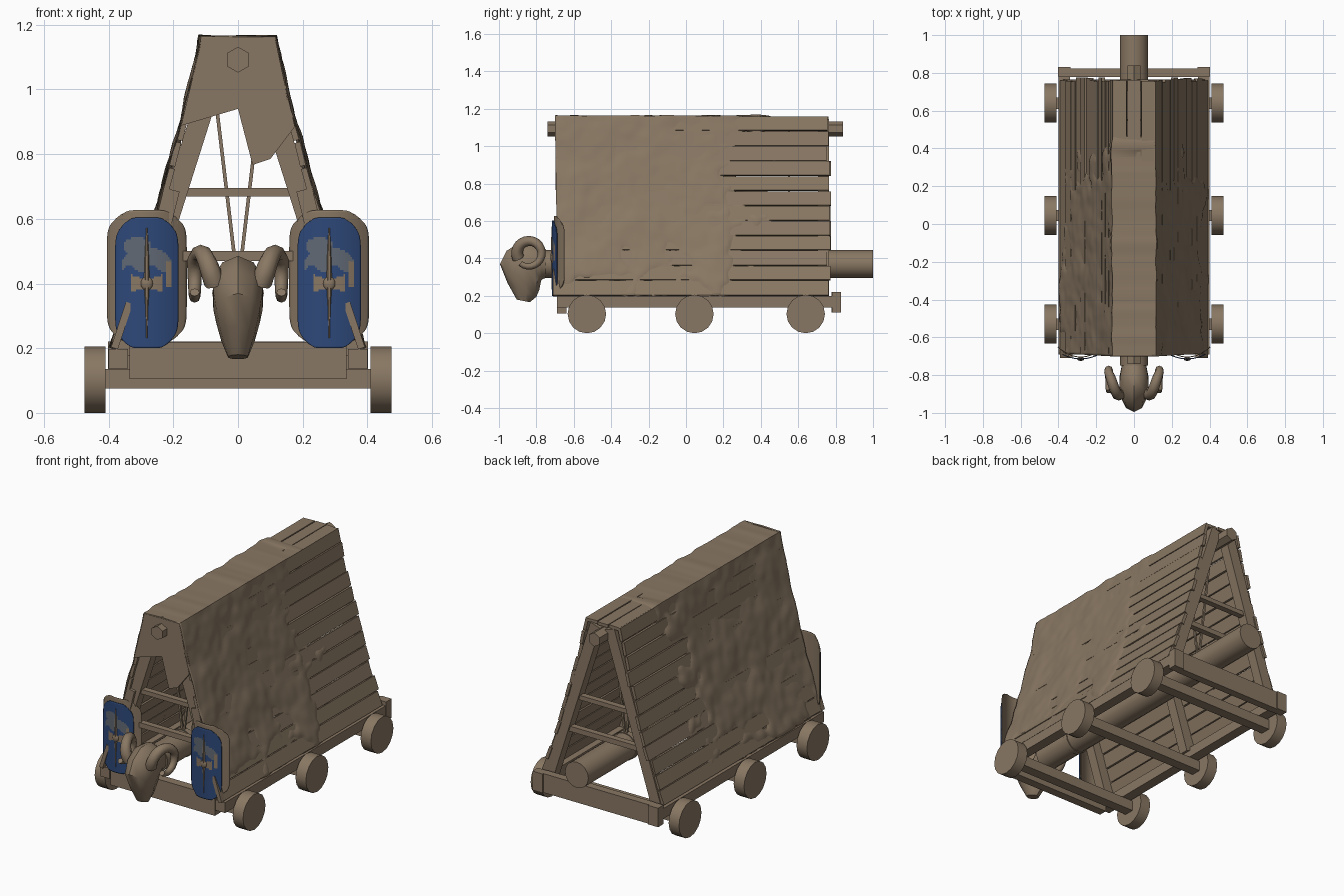
import bpy, bmesh, math, random
from mathutils import Matrix, Vector, noise

random.seed(4)
cube = bpy.data.objects.get("Cube")
if cube:
    bpy.data.objects.remove(cube, do_unlink=True)


def material(name, rgb):
    m = bpy.data.materials.new(name)
    m.use_nodes = True
    m.diffuse_color = (*rgb, 1)
    m.node_tree.nodes["Principled BSDF"].inputs["Base Color"].default_value = (*rgb, 1)
    return m


BROWN = material("weathered_brown", (0.25, 0.186, 0.125))
BLUE = material("shield_blue", (0.027, 0.065, 0.19))
GREY = material("emblem_grey", (0.12, 0.14, 0.175))


def finish(name, bm, mats=(BROWN,), smooth=None, thick=0):
    bmesh.ops.recalc_face_normals(bm, faces=bm.faces)
    me = bpy.data.meshes.new(name)
    bm.to_mesh(me)
    bm.free()
    for m in mats:
        me.materials.append(m)
    ob = bpy.data.objects.new(name, me)
    bpy.context.collection.objects.link(ob)
    if smooth:
        bpy.ops.object.select_all(action='DESELECT')
        ob.select_set(True)
        bpy.context.view_layer.objects.active = ob
        bpy.ops.object.shade_smooth_by_angle(angle=math.radians(smooth))
    if thick:
        mod = ob.modifiers.new("thickness", 'SOLIDIFY')
        mod.thickness, mod.offset = thick, 0


def boxes(name, items):
    """Each item is centre, size, turn about y."""
    bm = bmesh.new()
    for loc, size, turn in items:
        mat = Matrix.Translation(loc) @ Matrix.Rotation(turn, 4, 'Y') @ Matrix.Diagonal((*size, 1))
        bmesh.ops.create_cube(bm, size=1, matrix=mat)
    finish(name, bm)


def bar(x0, z0, x1, z1, y, w, d):
    """Box item running between two points of an xz plane."""
    dx, dz = x1 - x0, z1 - z0
    return ((x0 + x1) / 2, y, (z0 + z1) / 2), (w, d, math.hypot(dx, dz)), math.atan2(dx, dz)


def rod(name, centre, radius, length, axis, sides):
    bm = bmesh.new()
    turn = Matrix.Rotation(math.pi / 2, 4, 'Y' if axis == 'x' else 'X')
    bmesh.ops.create_cone(bm, cap_ends=True, segments=sides, radius1=radius, radius2=radius,
                          depth=length, matrix=Matrix.Translation(centre) @ turn)
    finish(name, bm, smooth=35 if sides > 8 else None)


def loft(name, rings, smooth):
    bm = bmesh.new()
    rows = [[bm.verts.new(p) for p in r] for r in rings]
    n = len(rows[0])
    for a, b in zip(rows, rows[1:]):
        for i in range(n):
            bm.faces.new((a[i], a[(i + 1) % n], b[(i + 1) % n], b[i]))
    bm.faces.new(rows[0])
    bm.faces.new(rows[-1])
    finish(name, bm, smooth=smooth)


# Undercarriage: wheels, axles, rails and end beams
for i, y in enumerate((-0.53, 0.045, 0.64)):
    for side, word in ((1, "left"), (-1, "right")):
        rod(f"wheel_{word}_{i + 1}", (side * 0.442, y, 0.103), 0.103, 0.066, 'x', 16)
    boxes(f"axle_{i + 1}", [((0, y, 0.105), (0.83, 0.06, 0.06), 0)])
boxes("side_rails", [((s * 0.37, 0.065, 0.168), (0.06, 1.51, 0.06), 0) for s in (1, -1)])
boxes("front_beam", [((0, -0.665, 0.162), (0.67, 0.05, 0.115), 0)])
boxes("back_beam", [((0, 0.8, 0.165), (0.68, 0.045, 0.11), 0)])
boxes("rail_ends", [((s * 0.37, 0.805, 0.165), (0.065, 0.05, 0.11), 0) for s in (1, -1)])

# A-frames with cross bars
for i, y in enumerate((-0.645, 0.045, 0.735)):
    boxes(f"a_frame_{i + 1}",
          [bar(s * 0.348, 0.18, s * 0.046, 1.135, y, 0.064, 0.06) for s in (1, -1)]
          + [((0, y, 0.682), (0.42, 0.035, 0.026), 0), ((0, y, 0.485), (0.5, 0.035, 0.03), 0)])
rod("ridge_beam", (0, 0.05, 1.092), 0.04, 1.58, 'y', 6)

# Roof slope, slightly hollow: gives x, z and lean at a share of the height
HEIGHT = 0.96


def slope(t):
    return 0.392 - 0.35 * t + 0.071 * t * t, 0.2 + HEIGHT * t, math.atan((0.35 - 0.142 * t) / HEIGHT)


# Plank roof with uneven back ends
ROWS = 12
for s, word in ((1, "left"), (-1, "right")):
    items = []
    for r in range(ROWS):
        x, z, lean = slope((r + 0.5) / ROWS)
        x -= 0.01 + random.uniform(-0.003, 0.003)
        y0, y1 = -0.685 + random.uniform(-0.006, 0.006), 0.765 + random.uniform(-0.015, 0.012)
        tall = HEIGHT / ROWS / math.cos(lean) - random.uniform(0.003, 0.009)
        items.append(((s * x, (y0 + y1) / 2, z), (0.018, y1 - y0, tall),
                      -s * lean + random.uniform(-0.04, 0.04)))
    boxes(f"roof_planks_{word}", items)
boxes("ridge_planks", [((k * 0.072, 0.04 + random.uniform(-0.01, 0.01), 1.149),
                        (0.067, 1.45, 0.018), k * 0.04) for k in (-1, 0, 1)])

# Hide cover: a rumpled sheet that sinks into the planks along its ragged edge
bm = bmesh.new()
NY, NS = 100, 56
grid = []
for i in range(NY + 1):
    row = []
    for s in (-1, 1):
        for j in range(NS + 1):
            t = j / NS if s < 0 else 1 - j / NS
            x, z, lean = slope(t)
            y = -0.686 - 0.015 * t + 1.3 * i / NY
            at = Vector((s * x + 0.4, y, z))
            rough = noise.noise(at * 6) + 0.5 * noise.noise(at * 17)
            edge = min(0.17 + 0.14 * t - y, z - 0.27 - 0.1 * max(0, y + 0.3)) + 0.22 * rough
            off = max(-0.014, min(0.003, edge * 0.1)) + 0.009 * rough
            v = bm.verts.new((s * (x + off * math.cos(lean)), y, z + off * (1 if t > 0.98 else math.sin(lean))))
            row.append((v, off))
    grid.append(row)
for a, b in zip(grid, grid[1:]):
    for j in range(len(a) - 1):
        quad = (a[j], a[j + 1], b[j + 1], b[j])
        if max(q[1] for q in quad) > -0.008:
            bm.faces.new([q[0] for q in quad])
finish("hide_cover", bm, smooth=60, thick=0.003)

# Hide flap hanging over the front gable
bm = bmesh.new()
flap = [(-0.114, 1.163), (0, 1.167), (0.114, 1.163), (0.142, 1.03), (0.176, 0.885),
        (0.1, 0.785), (0.045, 0.767), (0, 0.94), (-0.176, 0.888), (-0.142, 1.03)]
bm.faces.new([bm.verts.new((x, -0.692, z)) for x, z in flap])
finish("front_flap", bm, thick=0.012)

# Ram log, its ropes and collar
rod("ram_log", (0, 0.125, 0.37), 0.075, 1.75, 'y', 16)
for i, y in enumerate((-0.5, 0.55)):
    boxes(f"ropes_{i + 1}", [bar(s * 0.006, 0.44, s * 0.082, 1.08, y, 0.011, 0.011) for s in (1, -1)])
    rod(f"rope_band_{i + 1}", (0, y, 0.37), 0.08, 0.03, 'y', 16)

# Ram head: rings given by upper point, lower point and half width
sections = [(-0.74, 0.44, -0.74, 0.3, 0.066), (-0.8, 0.485, -0.765, 0.29, 0.074),
            (-0.89, 0.485, -0.775, 0.28, 0.082), (-0.96, 0.44, -0.78, 0.255, 0.08),
            (-0.995, 0.37, -0.785, 0.23, 0.071), (-0.955, 0.27, -0.8, 0.195, 0.054),
            (-0.905, 0.18, -0.835, 0.166, 0.032)]
rings = []
for y0, z0, y1, z1, w in sections:
    ring = []
    for k in range(10):
        a = math.tau * k / 10
        f = (1 - math.cos(a)) / 2
        ring.append((w * math.sin(a), y0 + (y1 - y0) * f, z0 + (z1 - z0) * f))
    rings.append(ring)
loft("ram_head", rings, 40)

# Curled horns, one open turn each
for s, word in ((1, "left"), (-1, "right")):
    def spiral(t):
        a = math.radians(205 - 335 * t)
        r = 0.062 + 0.01 * t
        return Vector((s * (0.072 + 0.062 * min(1, t * 2)), -0.84 + r * math.cos(a), 0.428 + r * math.sin(a)))
    rings = []
    for k in range(21):
        t = k / 20
        c = spiral(t)
        tan = (spiral(t + 0.01) - spiral(t - 0.01)).normalized()
        u = tan.cross(Vector((1, 0, 0))).normalized()
        v = tan.cross(u)
        r = 0.033 - 0.018 * t
        rings.append([c + r * (math.cos(b) * u + math.sin(b) * v)
                      for b in (math.tau * n / 8 for n in range(8))])
    loft(f"horn_{word}", rings, 50)


# Curved shields with a painted emblem
def paint(x, z):
    if 0.012 < abs(x) < 0.048 and abs(z - 0.4) < 0.012 + abs(x) * 0.3:
        return 0
    if 0.057 < x < 0.073 and 0.39 < z < 0.47:
        return 0
    arch = (x / 0.078) ** 2 + ((z - 0.45) / 0.062) ** 2 < 1 and z > 0.445 + 0.012 * math.sin(x * 90)
    crest = ((x + 0.03) / 0.042) ** 2 + ((z - 0.515) / 0.028) ** 2 < 1
    return 2 if arch or crest else 1


def shield_plate(name, cx, hw, z0, z1, front, bulge, painted):
    bm = bmesh.new()
    nu, nv = 36, 60
    rows = []
    for j in range(nv + 1):
        v = 2 * j / nv - 1
        row = []
        for i in range(nu + 1):
            u = 2 * i / nu - 1
            x = hw * u * (1 - 0.36 * abs(v) ** 9)
            z = (z0 + z1) / 2 + (z1 - z0) / 2 * v * (1 - 0.09 * u ** 6)
            row.append(bm.verts.new((cx + x, front + bulge * x * x, z)))
        rows.append(row)
    for a, b in zip(rows, rows[1:]):
        for i in range(nu):
            f = bm.faces.new((a[i], a[i + 1], b[i + 1], b[i]))
            if painted:
                c = f.calc_center_median()
                f.material_index = paint(c.x - cx, c.z)
    finish(name, bm, (BROWN, BLUE, GREY), smooth=40, thick=0.005)


for s, word in ((1, "left"), (-1, "right")):
    cx = s * 0.282
    shield_plate(f"shield_back_{word}", cx, 0.122, 0.212, 0.627, -0.704, 3.6, False)
    shield_plate(f"shield_face_{word}", cx, 0.097, 0.2, 0.604, -0.714, 2.6, True)
    bm = bmesh.new()
    bmesh.ops.create_uvsphere(bm, u_segments=12, v_segments=8, radius=1,
                              matrix=Matrix.Translation((cx, -0.715, 0.4)) @ Matrix.Diagonal((0.019, 0.01, 0.022, 1)))
    finish(f"shield_boss_{word}", bm, smooth=60)
    spine = [(0.232, 0.002), (0.32, 0.004), (0.4, 0.009), (0.5, 0.006), (0.572, 0.002)]
    loft(f"shield_spine_{word}", [[(cx + r * math.cos(a), -0.716 + r * math.sin(a), z)
                                   for a in (math.tau * n / 6 for n in range(6))] for z, r in spine], 30)
    boxes(f"shield_strut_{word}", [bar(s * 0.382, 0.2, s * 0.336, 0.34, -0.695, 0.022, 0.03)])
    # Short clamp where the shield top meets the frame
    boxes(f"shield_clamp_{word}", [bar(s * 0.232, 0.58, s * 0.205, 0.69, -0.675, 0.05, 0.03)])
